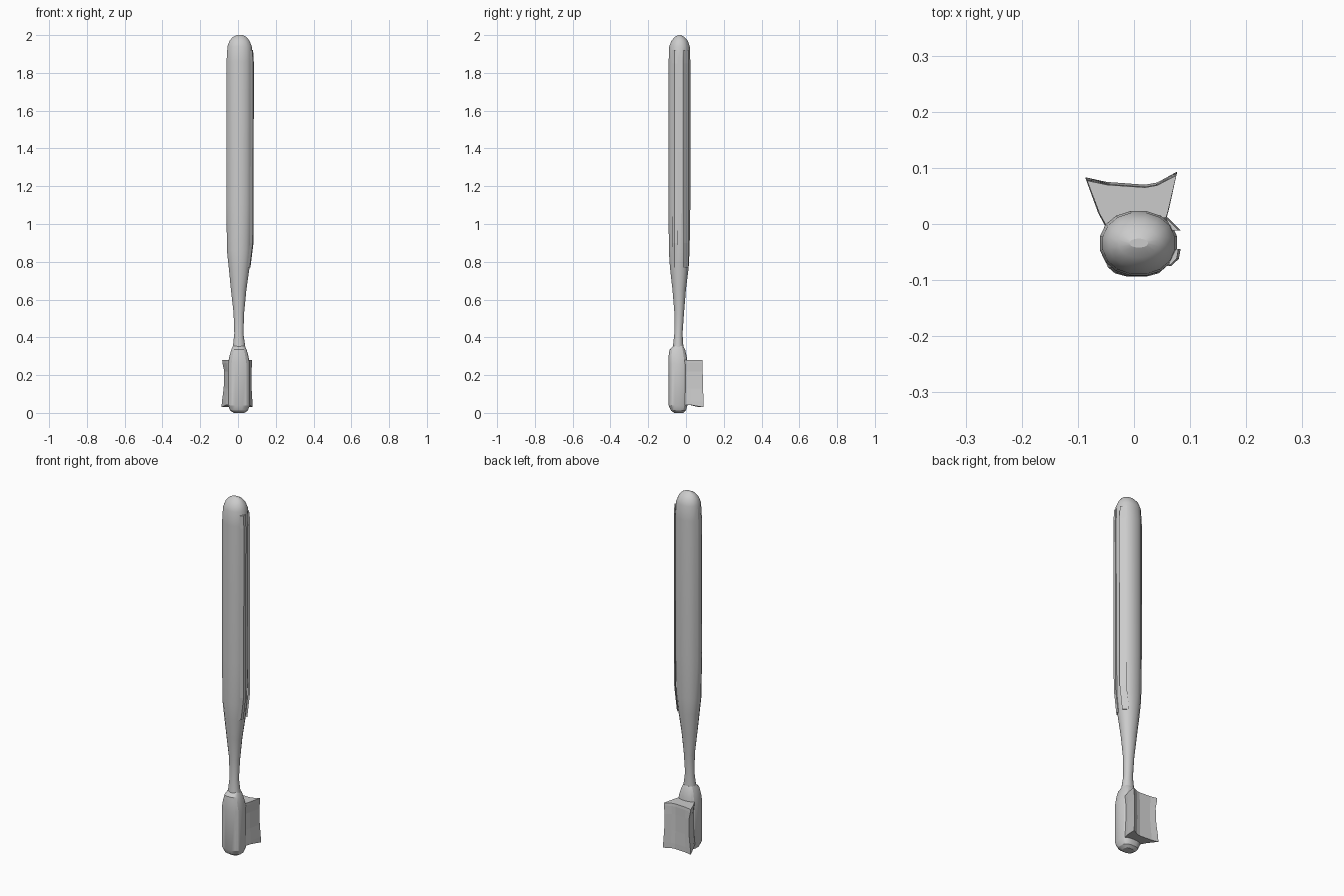
import bpy, bmesh, math


def finish(name, bm, angle=None):
    bmesh.ops.recalc_face_normals(bm, faces=bm.faces)
    mesh = bpy.data.meshes.new(name)
    bm.to_mesh(mesh)
    bm.free()
    ob = bpy.data.objects.new(name, mesh)
    bpy.context.collection.objects.link(ob)
    if angle:
        bpy.ops.object.select_all(action='DESELECT')
        bpy.context.view_layer.objects.active = ob
        ob.select_set(True)
        bpy.ops.object.shade_smooth_by_angle(angle=math.radians(angle))
    return ob


def loft(name, rings, angle=None):
    """Skin a list of equal-length point rings and cap both ends."""
    bm = bmesh.new()
    vs = [[bm.verts.new(p) for p in r] for r in rings]
    n = len(vs[0])
    for a, b in zip(vs, vs[1:]):
        for i in range(n):
            j = (i + 1) % n
            bm.faces.new((a[i], a[j], b[j], b[i]))
    bm.faces.new(vs[0])
    bm.faces.new(vs[-1])
    return finish(name, bm, angle)


def section(z, x0, x1, y0, y1, square=1.0, n=16):
    """Rounded cross-section filling the given x and y range."""
    pts = []
    for i in range(n):
        t = 2 * math.pi * (i + 0.5) / n
        c, s = math.cos(t), math.sin(t)
        pts.append(((x0 + x1) / 2 + (x1 - x0) / 2 * math.copysign(abs(c) ** square, c),
                    (y0 + y1) / 2 + (y1 - y0) / 2 * math.copysign(abs(s) ** square, s), z))
    return pts


# Handle: round bar with domed end, tapering to the thin neck
handle = [
    (0.33, -0.030, 0.042, -0.072, -0.012), (0.42, -0.020, 0.029, -0.062, -0.018),
    (0.53, -0.024, 0.033, -0.062, -0.010), (0.65, -0.038, 0.045, -0.072, 0.000),
    (0.77, -0.050, 0.062, -0.086, 0.015), (0.86, -0.060, 0.072, -0.092, 0.020),
    (1.10, -0.062, 0.077, -0.093, 0.024), (1.86, -0.062, 0.078, -0.093, 0.024),
    (1.94, -0.057, 0.074, -0.090, 0.021), (1.97, -0.046, 0.062, -0.078, 0.010),
    (1.99, -0.028, 0.045, -0.060, -0.008), (2.00, -0.008, 0.025, -0.042, -0.026)]
loft("handle", [section(*h, square=0.95) for h in handle], 25)

# Head: boxier block with rounded lower end
head = [
    (0.00, -0.022, 0.034, -0.062, -0.015), (0.012, -0.042, 0.052, -0.080, 0.000),
    (0.04, -0.054, 0.064, -0.093, 0.008), (0.26, -0.054, 0.064, -0.094, 0.009),
    (0.30, -0.046, 0.056, -0.093, 0.004), (0.335, -0.036, 0.046, -0.088, -0.004),
    (0.355, -0.026, 0.036, -0.066, -0.014)]
loft("brush_head", [section(*h, square=0.7) for h in head], 25)

# Bristles: flared block with a hollowed outer face and pinched sides
outline = [(-0.048, -0.01), (-0.064, 0.02), (-0.087, 0.083), (-0.05, 0.075),
           (0.02, 0.070), (0.042, 0.074), (0.077, 0.093), (0.062, 0.025), (0.052, -0.01)]
levels = [(0.030, 1.0, 1.0), (0.06, 0.98, 1.0), (0.13, 0.87, 0.97),
          (0.22, 0.84, 0.95), (0.265, 0.95, 0.95), (0.28, 0.96, 0.93)]
loft("bristles", [[(x * (k if x < 0 else (k + 1) / 2), y * d,
                    z + (0.012 if z < 0.05 and y < 0.03 else 0)) for x, y in outline]
                  for z, k, d in levels])

# Thin lifted grip strips along the right side of the handle
strips = {"grip_strip_back": [(0.060, 0.012), (0.084, -0.012), (0.072, -0.012)],
          "grip_strip_front": [(0.083, -0.045), (0.080, -0.062), (0.066, -0.075), (0.070, -0.045)]}
for name, pts in strips.items():
    loft(name, [[(x - dx, y, z) for x, y in pts]
                for z, dx in ((0.77, 0.018), (0.90, 0.002), (1.85, 0.0), (1.92, 0.004))])
